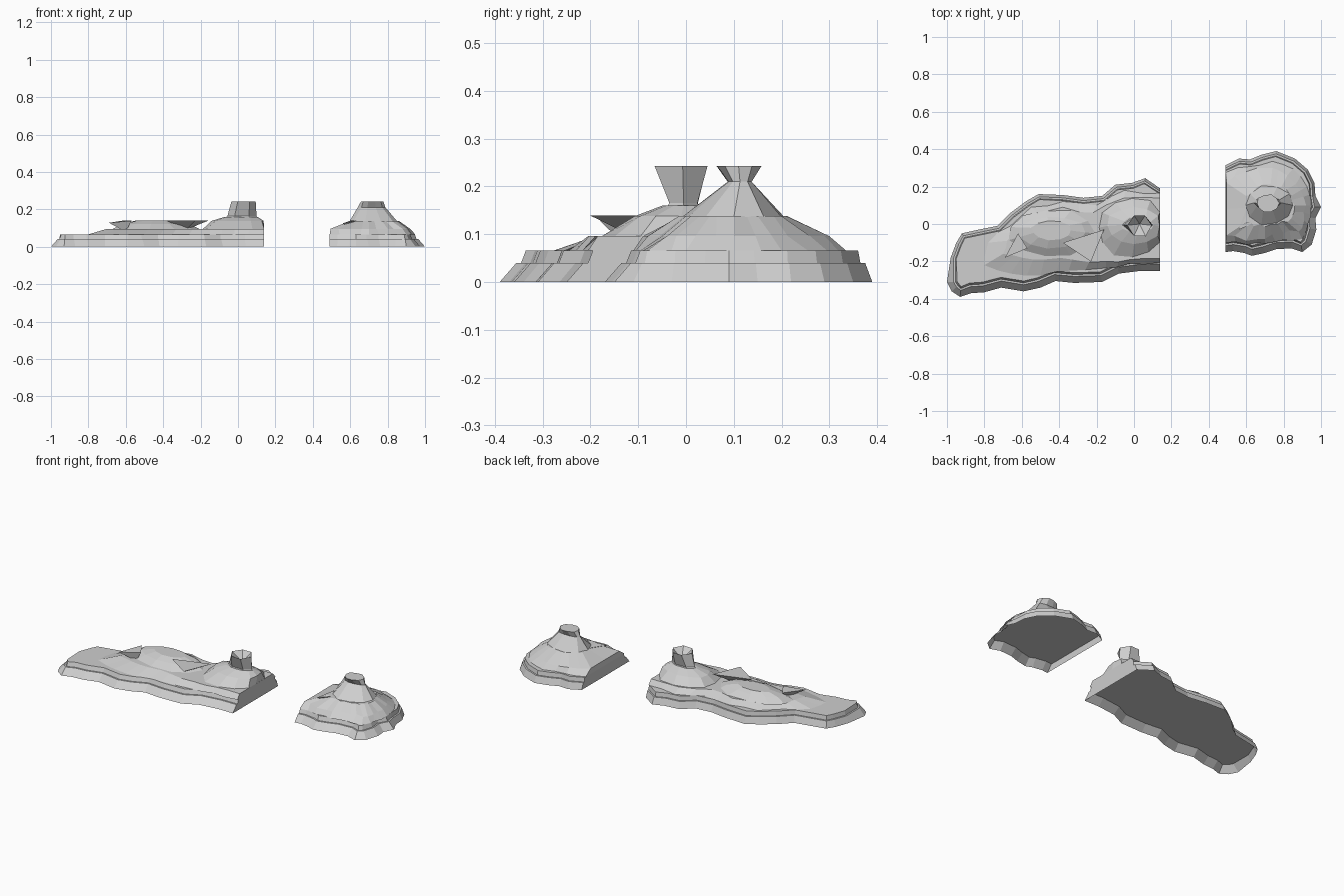
import bpy, bmesh, math, random
from mathutils import Vector

if "Cube" in bpy.data.objects:
    bpy.data.objects.remove(bpy.data.objects["Cube"])

random.seed(4)
rock = bpy.data.materials.new("grey_rock")
rock.diffuse_color = (0.62, 0.62, 0.62, 1)
rock.use_nodes = True
rock.node_tree.nodes["Principled BSDF"].inputs["Base Color"].default_value = rock.diffuse_color


def finish(name, bm):
    bmesh.ops.recalc_face_normals(bm, faces=bm.faces)
    bmesh.ops.triangulate(bm, faces=[f for f in bm.faces if len(f.verts) > 4])
    me = bpy.data.meshes.new(name)
    bm.to_mesh(me)
    bm.free()
    me.materials.append(rock)
    ob = bpy.data.objects.new(name, me)
    bpy.context.collection.objects.link(ob)
    return ob


def loft(name, rings, pit=None):
    """Skin a stack of equal-count rings, open below and closed on top."""
    bm = bmesh.new()
    vr = [[bm.verts.new(p) for p in r] for r in rings]
    n = len(vr[0])
    for a, b in zip(vr, vr[1:]):
        for i in range(n):
            j = (i + 1) % n
            bm.faces.new((a[i], a[j], b[j], b[i]))
    if pit:
        c = bm.verts.new(pit)
        for i in range(n):
            bm.faces.new((vr[-1][i], vr[-1][(i + 1) % n], c))
    else:
        bm.faces.new(vr[-1])
    return finish(name, bm)


def inset(outline, front, back, cut):
    """Move an outline inwards; points on the straight cut stay on it."""
    out, n = [], len(outline)
    for i, (x, y) in enumerate(outline):
        d = Vector(outline[(i + 1) % n]) - Vector(outline[i - 1])
        nx, ny = Vector((d.y, -d.x)).normalized()
        t = front if ny < 0.1 else back
        if abs(x - cut) < 0.001:
            out.append((x, y + (t if ny < 0 else -t)))
        else:
            out.append((x - nx * t, y - ny * t))
    return out


def base(name, outline, cut):
    """Hollow sloping shore band, then a second stratum standing on it."""
    steps = [(0, 0, 0), (0.04, 0.035, 0.015), (0.04, 0.045, 0.025), (0.066, 0.055, 0.03)]
    rings = [[(x, y, z) for x, y in inset(outline, f, b, cut)] for z, f, b in steps]
    loft(name + "_shore", rings[:2])
    loft(name + "_ledge", rings[2:])


def hill(name, levels, cut):
    """Upper strata: contours with a rough extra point in every span."""
    rings = []
    for z, pts in levels:
        ring = []
        for i, p in enumerate(pts):
            q = pts[(i + 1) % len(pts)]
            ring.append((p[0], p[1], z))
            mx, my = (p[0] + q[0]) / 2, (p[1] + q[1]) / 2
            if abs(mx - cut) > 0.01:
                mx += random.uniform(-0.012, 0.012)
                my += random.uniform(-0.012, 0.012)
            ring.append((mx, my, z))
        rings.append(ring)
    loft(name, rings)


def peak(name, levels, sides, pit=None, xmax=2):
    """Faceted mound or column from stacked rough ellipses (z, cx, cy, rx, ry)."""
    rings = []
    for z, cx, cy, rx, ry in levels:
        ring = []
        for i in range(sides):
            a, j = math.tau * i / sides, random.uniform(0.92, 1.06)
            ring.append((min(xmax, cx + rx * j * math.cos(a)), cy + ry * j * math.sin(a), z))
        rings.append(ring)
    loft(name, rings, pit)


def shard(name, a, b, c, foot):
    """Sharp overhanging slab: a top triangle tapering to a foot point."""
    bm = bmesh.new()
    v = [bm.verts.new(p) for p in (a, b, c, foot)]
    for f in ((0, 1, 2), (0, 1, 3), (1, 2, 3), (2, 0, 3)):
        bm.faces.new([v[i] for i in f])
    finish(name, bm)


# Long island: shoreline base
long_shore = [
    (0.14, -0.25), (0.14, 0.19), (0.06, 0.245), (-0.01, 0.22), (-0.10, 0.21),
    (-0.17, 0.15), (-0.27, 0.14), (-0.38, 0.155), (-0.51, 0.16), (-0.58, 0.12),
    (-0.66, 0.06), (-0.73, -0.01), (-0.83, -0.03), (-0.92, -0.05), (-0.95, -0.10),
    (-0.98, -0.18), (-1.0, -0.31), (-0.975, -0.36), (-0.93, -0.39), (-0.87, -0.37), (-0.80, -0.365),
    (-0.71, -0.34), (-0.59, -0.36), (-0.50, -0.34), (-0.42, -0.305), (-0.32, -0.315), (-0.17, -0.31),
    (-0.08, -0.265), (0.04, -0.25)]
base("long_island", long_shore, 0.14)

# Long island: upper strata, with a west and an east mound
l1 = [(0.14, -.205), (-.02, -.21), (-.15, -.235), (-.35, -.25), (-.5, -.275), (-.66, -.265), (-.8, -.22),
      (-.78, -.1), (-.66, -.01), (-.55, .09), (-.38, .12), (-.2, .10), (-.05, .18), (.14, .165)]
l2 = [(0.14, -.185), (-.02, -.19), (-.15, -.20), (-.33, -.19), (-.48, -.19), (-.6, -.18), (-.70, -.16),
      (-.68, -.09), (-.60, 0), (-.52, .06), (-.38, .09), (-.22, .06), (-.05, .14), (.14, .14)]
hill("long_island_hill", [(0.066, l1), (0.096, l2)], 0.14)
peak("west_mound", [(0.094, -.44, -.05, .24, .13), (0.122, -.44, -.045, .18, .09),
                    (0.139, -.44, -.035, .11, .05)], 11)
peak("east_mound", [(0.094, -.01, -.02, .19, .165), (0.138, 0, -.01, .145, .105),
                    (0.16, 0.02, -.005, .09, .042)], 12, None, 0.14)
peak("long_island_peak", [(0.13, 0.005, -.005, 0.11, 0.06), (0.165, 0.02, -0.005, 0.08, 0.036),
                          (0.243, 0.03, -0.007, 0.062, 0.064)], 6, (0.03, 0, 0.19))
shard("west_shard", (-0.69, -0.18, 0.128), (-0.57, -0.13, 0.139), (-0.62, -0.05, 0.139), (-0.6, -0.13, 0.08))
shard("middle_shard", (-0.38, -0.10, 0.139), (-0.23, -0.20, 0.139), (-0.16, -0.03, 0.139), (-0.28, -0.1, 0.09))

# Round island: shoreline base
round_shore = [
    (0.49, -0.15), (0.53, -0.145), (0.59, -0.155), (0.63, -0.17), (0.70, -0.155),
    (0.76, -0.135), (0.84, -0.13), (0.90, -0.15), (0.95, -0.11), (0.975, -0.03),
    (0.97, 0.03), (1.0, 0.09), (0.97, 0.15), (0.965, 0.22), (0.93, 0.29),
    (0.86, 0.35), (0.76, 0.39), (0.68, 0.37), (0.62, 0.345), (0.56, 0.35), (0.49, 0.315)]
base("round_island", round_shore, 0.49)

# Round island: upper strata rising straight into the peak
r1 = [(.49, -.10), (.6, -.11), (.7, -.105), (.8, -.085), (.9, -.08), (.93, 0),
      (.945, .1), (.925, .2), (.85, .295), (.74, .335), (.6, .305), (.49, .275)]
r2 = [(.495, -.06), (.6, -.09), (.7, -.08), (.8, -.05), (.88, -.04), (.91, .02),
      (.92, .1), (.89, .18), (.82, .26), (.74, .30), (.6, .28), (.495, .22)]
r3 = [(.6, .01), (.64, -.01), (.7, -.015), (.77, 0), (.82, .01), (.85, .05),
      (.86, .1), (.84, .15), (.79, .2), (.73, .21), (.66, .2), (.6, .15)]
hill("round_island_hill", [(0.066, r1), (0.096, r2), (0.138, r3)], 0.49)
peak("round_island_peak", [(0.136, 0.725, 0.10, 0.135, 0.108), (0.21, 0.715, 0.113, 0.073, 0.026),
                           (0.243, 0.715, 0.11, 0.06, 0.049)], 10)
shard("round_island_shard", (0.56, -0.03, 0.125), (0.63, 0.0, 0.139), (0.6, 0.08, 0.139), (0.61, 0.02, 0.09))
